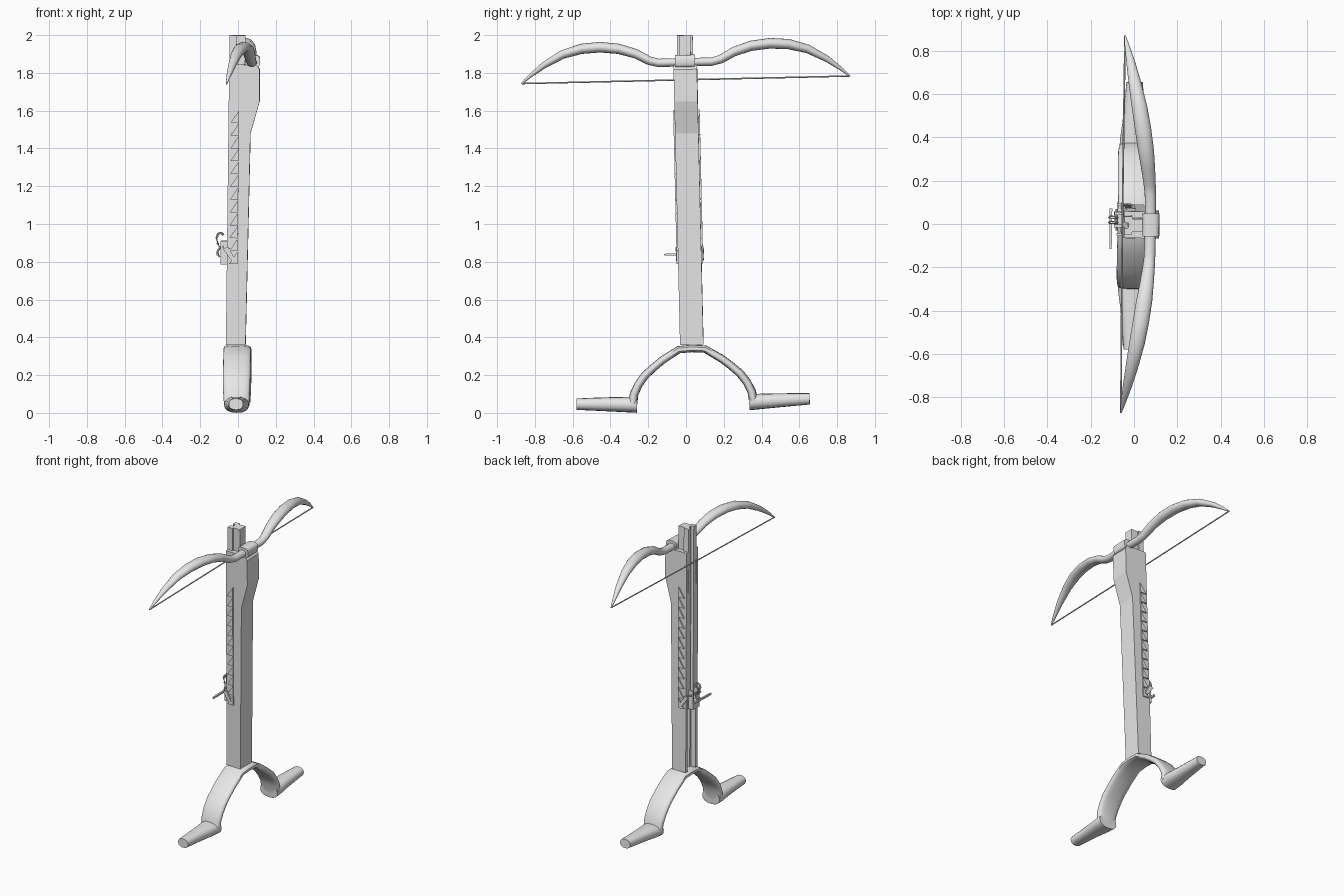
import bpy, bmesh, math
from mathutils import Matrix, Vector

if "Cube" in bpy.data.objects:
    bpy.data.objects.remove(bpy.data.objects["Cube"])

grey = bpy.data.materials.new("plain_grey")
grey.diffuse_color = (0.8, 0.8, 0.8, 1)
grey.use_nodes = True
grey.node_tree.nodes["Principled BSDF"].inputs["Base Color"].default_value = grey.diffuse_color

# The whole weapon leans slightly; parts are built upright and then tilted
TILT = (Matrix.Translation((0, 0.016, 1)) @ Matrix.Rotation(-0.011, 4, 'Z')
        @ Matrix.Rotation(0.023, 4, 'X') @ Matrix.Rotation(0.012, 4, 'Y')
        @ Matrix.Translation((0, 0, -1)))


def finish(name, bm, smooth=False):
    bmesh.ops.recalc_face_normals(bm, faces=bm.faces)
    bm.transform(TILT)
    me = bpy.data.meshes.new(name)
    bm.to_mesh(me)
    bm.free()
    me.materials.append(grey)
    ob = bpy.data.objects.new(name, me)
    bpy.context.collection.objects.link(ob)
    if smooth:
        bpy.ops.object.select_all(action='DESELECT')
        ob.select_set(True)
        bpy.context.view_layer.objects.active = ob
        bpy.ops.object.shade_smooth_by_angle(angle=math.radians(40))
    return ob


def skin(bm, rings):
    """Join rings of points into a closed, capped surface."""
    rows = [[bm.verts.new(p) for p in r] for r in rings]
    n = len(rows[0])
    for a, b in zip(rows, rows[1:]):
        for i in range(n):
            j = (i + 1) % n
            bm.faces.new((a[i], a[j], b[j], b[i]))
    bm.faces.new(rows[0][::-1])
    bm.faces.new(rows[-1])


def loft(bm, stations, n=16, power=1.0):
    """Rounded section swept along y-z; station = x, y, z, x radius, normal radius."""
    rings = []
    for k, (x, y, z, rx, rn) in enumerate(stations):
        a = stations[max(k - 1, 0)]
        b = stations[min(k + 1, len(stations) - 1)]
        nrm = Vector((0, a[2] - b[2], b[1] - a[1])).normalized()
        ring = []
        for i in range(n):
            t = 2 * math.pi * i / n
            c, s = math.cos(t), math.sin(t)
            c = math.copysign(abs(c) ** power, c)
            s = math.copysign(abs(s) ** power, s)
            ring.append(Vector((x + rx * c, y, z)) + nrm * rn * s)
        rings.append(ring)
    skin(bm, rings)


def mirrored(st):
    """Continue a half list of stations across y = 0."""
    return [(x, -y, z, a, b) for x, y, z, a, b in st[:0:-1]] + st


def box(bm, x0, x1, y0, y1, z0, z1):
    skin(bm, [[(x0, y0, z), (x1, y0, z), (x1, y1, z), (x0, y1, z)] for z in (z0, z1)])


def rod(bm, pts, r, n=8):
    """Round bar through a list of points."""
    pts = [Vector(p) for p in pts]
    rings = []
    for k, p in enumerate(pts):
        d = (pts[min(k + 1, len(pts) - 1)] - pts[max(k - 1, 0)]).normalized()
        q = d.to_track_quat('Z', 'Y')
        rings.append([p + q @ Vector((r * math.cos(2 * math.pi * i / n),
                                      r * math.sin(2 * math.pi * i / n), 0)) for i in range(n)])
    skin(bm, rings)


# Stock: channelled beam that flares near the bow
XL, STEP, DEEP = -0.056, -0.02, 0.028
bm = bmesh.new()
rings = []
for z, xr in [(0.36, 0.048), (1.48, 0.061), (1.65, 0.107), (1.82, 0.106), (1.845, 0.088)]:
    half = [(xr, 0.062), (XL, 0.062), (XL, 0.043), (STEP, 0.043), (STEP, 0.031), (DEEP, 0.031)]
    rings.append([(x, y, z) for x, y in half] + [(x, -y, z) for x, y in half[::-1]])
skin(bm, rings)
finish("stock", bm)

# Slider: stepped bar in the channel, with a bolt groove
half = [(DEEP, 0.030), (STEP, 0.030), (STEP, 0.042), (XL, 0.042), (XL, 0.014), (-0.036, 0.010)]
bm = bmesh.new()
skin(bm, [[(x, y, z) for x, y in half] + [(x, -y, z) for x, y in half[::-1]]
          for z in (0.78, 2.0)])
finish("slider", bm)

# Ratchet teeth along both sides of the stock
bm = bmesh.new()
for side in (-1, 1):
    for i in range(12):
        z = 0.79 + i * 0.068
        tri = [(-0.044, z), (0.0, z), (0.0, z + 0.066)]
        skin(bm, [[(x, side * y, zz) for x, zz in tri] for y in (0.06, 0.070)])
finish("ratchet_teeth", bm)

# Bow: recurved limbs swept across the front
bm = bmesh.new()
loft(bm, mirrored([
    (0.066, 0.00, 1.858, 0.026, 0.022), (0.064, 0.14, 1.857, 0.026, 0.022),
    (0.060, 0.19, 1.870, 0.028, 0.023), (0.052, 0.26, 1.908, 0.032, 0.025),
    (0.040, 0.35, 1.936, 0.037, 0.027), (0.025, 0.45, 1.947, 0.038, 0.028),
    (0.008, 0.55, 1.940, 0.036, 0.027), (-0.012, 0.65, 1.912, 0.030, 0.023),
    (-0.033, 0.75, 1.857, 0.021, 0.017), (-0.049, 0.82, 1.805, 0.012, 0.010),
    (-0.060, 0.87, 1.762, 0.004, 0.004)]))
finish("bow", bm, True)

# Bow clamp: rounded sleeve holding the bow to the stock
bm = bmesh.new()
loft(bm, [(0.068, y, 1.863, 0.039, 0.034) for y in (-0.053, 0.053)], 20, 0.6)
finish("bow_clamp", bm, True)

# Bowstring
bm = bmesh.new()
rod(bm, [(-0.060, -0.868, 1.763), (-0.063, 0, 1.763), (-0.060, 0.868, 1.763)], 0.004)
finish("bowstring", bm, True)

# Belly rest: broad curved band at the foot of the stock
bm = bmesh.new()
loft(bm, mirrored([
    (0.005, 0.000, 0.341, 0.073, 0.020), (0.005, 0.070, 0.336, 0.073, 0.020),
    (0.005, 0.155, 0.284, 0.073, 0.021), (0.005, 0.205, 0.245, 0.073, 0.021),
    (0.005, 0.252, 0.203, 0.073, 0.022), (0.005, 0.288, 0.155, 0.072, 0.022),
    (0.006, 0.312, 0.105, 0.070, 0.023), (0.007, 0.320, 0.045, 0.066, 0.023)]), 20, 0.7)
finish("belly_rest", bm, True)

# Handles: tapered grips at both ends of the rest
bm = bmesh.new()
for s in (-1, 1):
    loft(bm, [(0.007, s * y, z, rx, rn) for y, z, rx, rn in
              [(0.297, 0.050, 0.066, 0.043), (0.35, 0.052, 0.065, 0.041),
               (0.43, 0.055, 0.054, 0.038), (0.53, 0.058, 0.045, 0.034),
               (0.617, 0.060, 0.038, 0.030)]], 16, 0.85)
finish("handles", bm, True)

# Trigger block, cheeks and pins at the rear of the slider
bm = bmesh.new()
box(bm, -0.090, -0.050, -0.036, 0.036, 0.785, 0.835)
for s in (-1, 1):
    box(bm, -0.090, -0.050, s * 0.022, s * 0.036, 0.835, 0.91)
finish("trigger_block", bm)
bm = bmesh.new()
rod(bm, [(-0.078, -0.05, 0.880), (-0.078, 0.05, 0.880)], 0.006)
rod(bm, [(-0.04, -0.076, 0.865), (-0.04, 0.076, 0.865)], 0.006)
finish("pins", bm, True)

# Claw: two curved fingers
bm = bmesh.new()
for y in (-0.012, 0.012):
    rod(bm, [(-0.095, y, 0.825), (-0.108, y, 0.85), (-0.094, y, 0.875), (-0.106, y, 0.895),
             (-0.113, y, 0.925), (-0.105, y, 0.947), (-0.088, y, 0.952), (-0.075, y, 0.94)], 0.006)
finish("claw", bm, True)

# Trigger lever: thin bar reaching out to one side
bm = bmesh.new()
skin(bm, [[(-0.105 + dx * w, y, 0.839 + dz * w) for dx, dz in ((-1, -1), (1, -1), (1, 1), (-1, 1))]
          for y, w in ((-0.136, 0.005), (-0.09, 0.006), (0.05, 0.006))])
finish("trigger_lever", bm)

# Pawls riding on the ratchet teeth
bm = bmesh.new()
for s in (-1, 1):
    prof = [(-0.078, 0.87), (-0.05, 0.88), (-0.012, 0.815), (-0.03, 0.805)]
    skin(bm, [[(x, s * y, z) for x, z in prof] for y in (0.064, 0.074)])
finish("pawls", bm)
